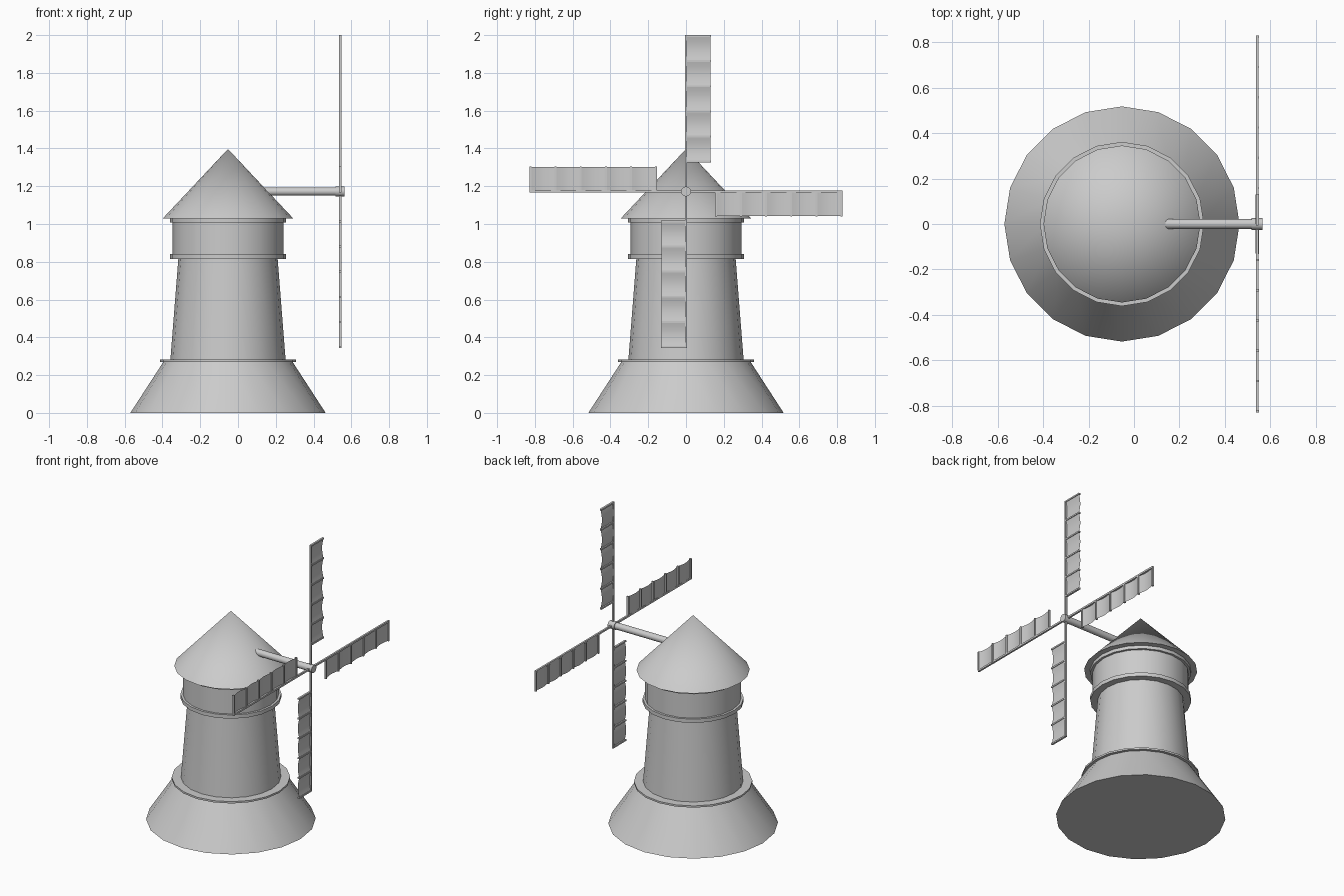
import bpy, bmesh
from math import pi, sin, radians
from mathutils import Matrix, Vector

if "Cube" in bpy.data.objects:
    bpy.data.objects.remove(bpy.data.objects["Cube"])

CX = -0.053                     # tower axis
HUB = Vector((0.542, 0, 1.172))  # centre of the sail cross


def finish(name, bm, smooth=True):
    me = bpy.data.meshes.new(name)
    bm.to_mesh(me)
    bm.free()
    ob = bpy.data.objects.new(name, me)
    bpy.context.collection.objects.link(ob)
    if smooth:
        bpy.ops.object.select_all(action='DESELECT')
        ob.select_set(True)
        bpy.context.view_layer.objects.active = ob
        bpy.ops.object.shade_smooth_by_angle(angle=radians(30))
    return ob


def frustum(name, z0, z1, r0, r1):
    bm = bmesh.new()
    bmesh.ops.create_cone(bm, cap_ends=True, segments=20, radius1=r0, radius2=r1,
                          depth=z1 - z0,
                          matrix=Matrix.Translation((CX, 0, (z0 + z1) / 2)))
    return finish(name, bm)


def rod_x(name, x0, x1, r):
    bm = bmesh.new()
    bmesh.ops.create_cone(bm, cap_ends=True, segments=16, radius1=r, radius2=r,
                          depth=x1 - x0,
                          matrix=Matrix.Translation(((x0 + x1) / 2, 0, HUB.z))
                          @ Matrix.Rotation(pi / 2, 4, 'Y'))
    return finish(name, bm)


def box(bm, lo, hi):
    lo, hi = Vector(lo), Vector(hi)
    bmesh.ops.create_cube(bm, size=1, matrix=Matrix.Translation((lo + hi) / 2)
                          @ Matrix.Diagonal((*(hi - lo), 1)))


# Tower, bottom to top
frustum("base_skirt", 0, 0.27, 0.517, 0.342)
frustum("base_ring", 0.27, 0.282, 0.361, 0.361)
frustum("tower", 0.282, 0.815, 0.305, 0.263)
frustum("lower_collar", 0.815, 0.84, 0.308, 0.308)
frustum("cap_drum", 0.84, 1.008, 0.293, 0.293)
frustum("upper_collar", 1.008, 1.03, 0.308, 0.308)
frustum("roof", 1.03, 1.397, 0.345, 0)

# Axle and hub
rod_x("axle", 0.0, 0.53, 0.022)
rod_x("hub", 0.517, 0.565, 0.026)

# Four sails: arm with rungs, and cloth sagging between the rungs
INNER, OUTER, WIDTH, PANELS, STEPS = 0.153, 0.828, 0.132, 5, 6
T = 0.006
for i in range(4):
    turn = Matrix.Translation(HUB) @ Matrix.Rotation(-i * pi / 2, 4, 'X')

    bm = bmesh.new()
    box(bm, (-T, -T, 0), (T, T, OUTER))
    pitch = (OUTER - INNER - 0.01) / PANELS
    for k in range(PANELS + 1):
        z = INNER + k * pitch
        box(bm, (-T, 0, z), (T + 0.001, WIDTH, z + 0.01))
    finish(f"sail_frame_{i + 1}", bm, False).matrix_world = turn

    bm = bmesh.new()
    for k in range(PANELS):
        rows = []
        for s in range(STEPS + 1):
            z = INNER + 0.005 + (k + s / STEPS) * pitch
            x = 0.004 - 0.011 * sin(pi * s / STEPS)
            rows.append([bm.verts.new((x, y, z)) for y in (0.0, WIDTH - 0.003)])
        for a, b in zip(rows, rows[1:]):
            bm.faces.new((a[0], a[1], b[1], b[0]))
    finish(f"sail_cloth_{i + 1}", bm).matrix_world = turn
